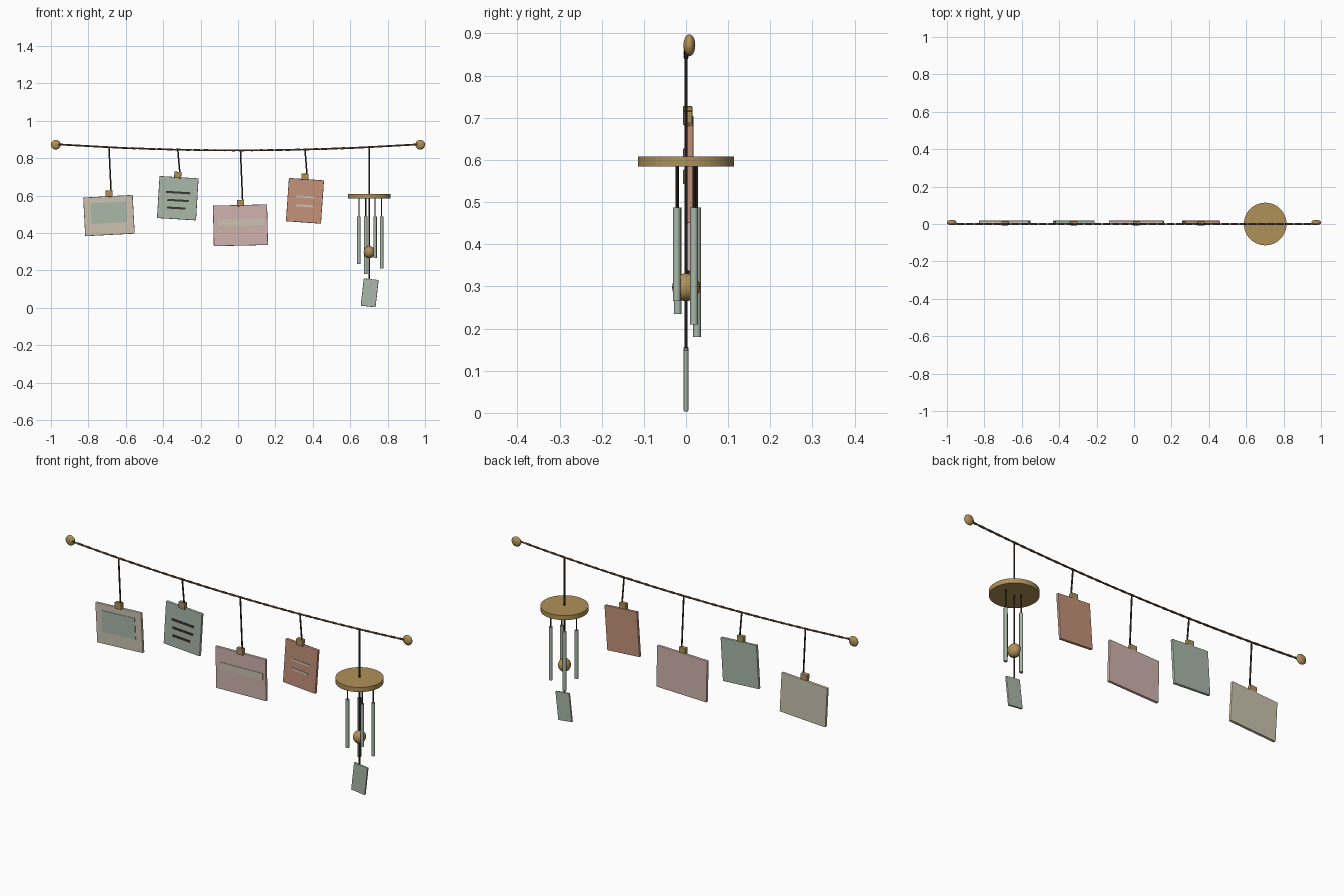
import bpy, math
from mathutils import Vector, Matrix

cube = bpy.data.objects.get("Cube")
if cube:
    bpy.data.objects.remove(cube, do_unlink=True)


def material(name, rgb):
    linear = [(c / 255 / 12.92) if c < 11 else ((c / 255 + 0.055) / 1.055) ** 2.4 for c in rgb]
    m = bpy.data.materials.new(name)
    m.use_nodes = True
    m.diffuse_color = (*linear, 1)
    m.node_tree.nodes["Principled BSDF"].inputs["Base Color"].default_value = (*linear, 1)
    return m


WOOD = material("warm wood", (176, 145, 88))
ROPE = material("brown rope", (116, 84, 58))
STRING = material("dark string", (62, 54, 46))
CREAM = material("cream card", (204, 196, 176))
SAGE = material("sage green", (170, 184, 170))
PINK = material("dusty pink", (208, 180, 175))
CLAY = material("terracotta", (196, 146, 122))


def finish(obj, name, mat, smooth=False):
    obj.name = name
    obj.data.materials.append(mat)
    if smooth:
        bpy.ops.object.shade_smooth_by_angle()
    return obj


def box(name, mat, centre, size, tilt=0, bevel=0):
    bpy.ops.mesh.primitive_cube_add(size=1, location=centre)
    obj = bpy.context.object
    obj.data.transform(Matrix.Diagonal((*size, 1)))
    obj.rotation_euler.y = -math.radians(tilt)
    if bevel:
        mod = obj.modifiers.new("soft edge", "BEVEL")
        mod.width, mod.segments = bevel, 2
    return finish(obj, name, mat)


def rod(name, mat, a, b, radius, sides=8):
    a, b = Vector(a), Vector(b)
    bpy.ops.mesh.primitive_cylinder_add(vertices=sides, radius=radius, depth=(b - a).length,
                                        location=(a + b) / 2)
    obj = bpy.context.object
    obj.rotation_euler = (b - a).to_track_quat("Z", "Y").to_euler()
    return finish(obj, name, mat, True)


def ball(name, mat, centre, radii):
    bpy.ops.mesh.primitive_uv_sphere_add(segments=24, ring_count=12, radius=1, location=centre)
    obj = bpy.context.object
    obj.data.transform(Matrix.Diagonal((*radii, 1)))
    return finish(obj, name, mat, True)


def rope_z(x):
    return 0.842 + 0.033 * (x / 0.975) ** 2


# Sagging rope of two twisted strands, with a knob at each end
for strand in range(2):
    curve = bpy.data.curves.new("rope_strand", "CURVE")
    curve.dimensions = "3D"
    curve.bevel_depth = 0.0035
    curve.bevel_resolution = 2
    line = curve.splines.new("POLY")
    steps = 240
    line.points.add(steps)
    for i, p in enumerate(line.points):
        x = -0.975 + 1.95 * i / steps
        turn = i / steps * 20 * math.tau + strand * math.pi
        p.co = (x, 0.002 * math.cos(turn), rope_z(x) + 0.002 * math.sin(turn), 1)
    curve.materials.append(ROPE)
    rope = bpy.data.objects.new("rope_strand", curve)
    bpy.context.collection.objects.link(rope)

for side, label in ((-1, "right"), (1, "left")):
    ball(label + "_knob", WOOD, (side * 0.974, 0.008, 0.872), (0.026, 0.014, 0.026))


# Hanging cards: each has a string, a clip, a board and thin front plates
def card(name, mat, x, z, width, height, tilt, clip_z, plates):
    rod(name + "_string", STRING, (x, 0, rope_z(x)), (x + 0.012, 0, clip_z), 0.004)
    box(name + "_clip", WOOD, (x, 0.004, clip_z), (0.038, 0.022, 0.034), tilt, 0.003)
    box(name + "_board", mat, (x, 0.0105, z), (width, 0.015, height), tilt, 0.003)
    turn = Matrix.Rotation(-math.radians(tilt), 3, "Y")
    for dx, dz, w, h, plate_mat in plates:
        spot = Vector((x, 0.0025, z)) + turn @ Vector((dx, 0, dz))
        box(name + "_plate", plate_mat, spot, (w, 0.004, h), tilt)


card("cream_card", CREAM, -0.69, 0.493, 0.265, 0.207, 3, 0.61,
     [(0, 0.015, 0.192, 0.11, SAGE)])
card("sage_card", SAGE, -0.322, 0.586, 0.209, 0.225, -3.5, 0.71,
     [(0, 0.03, 0.13, 0.011, STRING), (0.002, -0.012, 0.115, 0.011, STRING),
      (-0.005, -0.053, 0.1, 0.011, STRING)])
card("pink_card", PINK, 0.013, 0.441, 0.29, 0.217, 1.3, 0.56,
     [(0.004, 0.016, 0.25, 0.034, CREAM)])
card("clay_card", CLAY, 0.358, 0.572, 0.188, 0.232, -4, 0.70,
     [(0, 0.021, 0.1, 0.011, CREAM), (0, -0.027, 0.09, 0.011, CREAM)])

# Wind chime: disc, central string, striker, tubes and sail
CX = 0.702
rod("chime_string", STRING, (CX, 0, rope_z(CX)), (CX, 0, 0.145), 0.004)
bpy.ops.mesh.primitive_cylinder_add(vertices=48, radius=0.114, depth=0.024, location=(CX, 0, 0.596))
finish(bpy.context.object, "chime_disc", WOOD)
ball("chime_striker", WOOD, (CX, 0, 0.298), (0.03, 0.033, 0.033))
for dx, y, bottom in ((-0.056, -0.02, 0.235), (-0.019, 0.026, 0.18),
                      (0.031, -0.022, 0.265), (0.066, 0.019, 0.21)):
    rod("tube_string", STRING, (CX + dx, y, 0.59), (CX + dx, y, 0.48), 0.003)
    rod("chime_tube", SAGE, (CX + dx, y, bottom), (CX + dx, y, 0.487), 0.009, 16)
box("chime_sail", SAGE, (CX + 0.002, 0, 0.08), (0.08, 0.011, 0.147), -6.5, 0.003)
